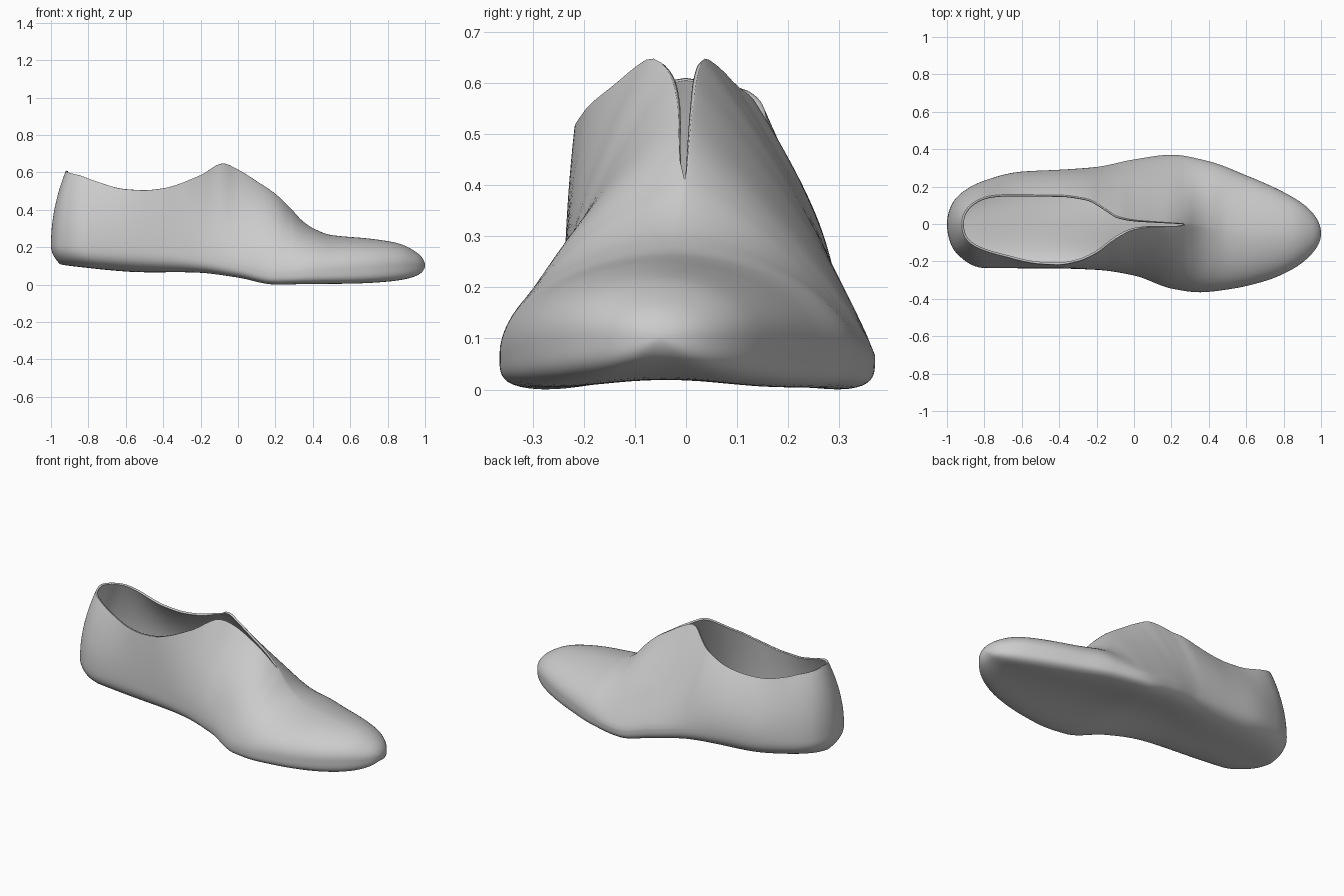
import bpy, bmesh, math

if "Cube" in bpy.data.objects:
    bpy.data.objects.remove(bpy.data.objects["Cube"])


def curve(*keys):
    """Monotone smooth curve through (x, value) keys, measured along a rounded outline."""
    ts = [math.acos(max(-1, min(1, -k[0]))) for k in keys]
    vs = [k[1] for k in keys]
    n = len(keys)
    d = [(vs[i + 1] - vs[i]) / (ts[i + 1] - ts[i]) for i in range(n - 1)]
    m = [d[0]] + [2 * a * b / (a + b) if a * b > 0 else 0 for a, b in zip(d, d[1:])] + [d[-1]]

    def f(x):
        t = math.acos(max(-1, min(1, -x)))
        if t <= ts[0]:
            return vs[0]
        if t >= ts[-1]:
            return vs[-1]
        i = max(j for j in range(n - 1) if ts[j] <= t)
        h = ts[i + 1] - ts[i]
        u = (t - ts[i]) / h
        return (vs[i] * (1 + 2 * u) * (1 - u) ** 2 + m[i] * h * u * (1 - u) ** 2
                + vs[i + 1] * u * u * (3 - 2 * u) + m[i + 1] * h * u * u * (u - 1))
    return f


# Plan outline on both sides
wide_r = curve((-1, 0), (-.95, .14), (-.8, .232), (-.6, .28), (-.4, .29), (-.2, .305), (0, .345),
               (.2, .37), (.4, .335), (.6, .26), (.8, .17), (.9, .11), (.97, .04), (1, -.05))
wide_l = curve((-1, 0), (-.95, -.155), (-.8, -.235), (-.4, -.238), (-.2, -.245), (0, -.275),
               (.2, -.345), (.35, -.365), (.5, -.35), (.7, -.305), (.85, -.24), (.95, -.16), (1, -.05))
# Side profile: sole, widest level and top
sole = curve((-1, .118), (-.9, .1), (-.5, .066), (-.2, .055), (0, .032), (.2, -.002), (.4, .002),
             (.6, .005), (.8, .017), (.9, .033), (.97, .06), (1, .11))
girth = curve((-1, .23), (-.5, .2), (0, .12), (.2, .075), (.5, .085), (.9, .11), (1, .11))
top = curve((-1, .61), (-.9, .585), (-.8, .557), (-.6, .51), (-.5, .505), (-.4, .515), (-.2, .585),
            (-.08, .648), (0, .615), (.1, .553), (.2, .485), (.28, .41), (.34, .345), (.4, .302),
            (.5, .266), (.7, .248), (.85, .225), (.95, .18), (1, .11))
# Opening half widths and the ridge of the toe
gap_r = curve((-1, 0), (-.97, .07), (-.9, .12), (-.8, .15), (-.7, .157), (-.4, .155), (-.25, .135),
              (-.15, .08), (-.09, .042), (0, .022), (.1, .013), (.2, .006), (.28, 0))
gap_l = curve((-1, 0), (-.97, .075), (-.9, .12), (-.7, .175), (-.5, .214), (-.4, .218), (-.3, .2),
              (-.2, .155), (-.1, .08), (0, .03), (.1, .016), (.24, .012), (.28, 0))
ridge = curve((.26, 0), (.5, -.035), (.7, -.055), (1, -.05))
# Roundness of the upper and lower section, arch of the sole, slant of the heel
pow_r = curve((-1, 1.8), (-.4, 1.7), (0, 1.2), (.25, 1.2), (.5, 2), (1, 2.1))
pow_l = curve((-1, 1.8), (-.4, 1.8), (0, 1.4), (.25, 1.55), (.5, 2.2), (1, 2.1))
pow_b = curve((-1, 1), (-.2, 1), (.2, .85), (.5, .58), (1, .5))
pow_sole = curve((-1, .65), (-.3, .62), (.15, .45), (.7, .46), (1, .6))
arch = curve((-1, 0), (-.6, .006), (.2, .042), (.5, .028), (1, 0))


def heel_slant(x, z):
    lean = .5 * (z - .21) ** 2 if z > .21 else 5.5 * (.21 - z) ** 2
    return lean * max(0, (-.5 - x) / .5) ** 1.5


UP, LOW = 26, 20


def half_section(x, w, rim, pow_a):
    """Points from the rim down the side to the middle of the sole."""
    zt, zw, zb = top(x), girth(x), sole(x)
    mid = (wide_r(x) + wide_l(x)) / 2
    pts = []
    for i in range(UP):
        h = math.cos(i / UP * math.pi / 2)
        f = max(0, 1 - h ** pow_a(x)) ** pow_b(x)
        pts.append((rim + (w - rim) * f, zw + (zt - zw) * h))
    for i in range(LOW + 1):
        # angles bunched at both ends to keep the points evenly spread
        u = i / LOW
        a = u * u * (3 - 2 * u) * math.pi / 2
        f = math.cos(a) ** pow_sole(x) if i < LOW else 0
        z = zw - (zw - zb) * math.sin(a) ** pow_sole(x)
        pts.append((mid + (w - mid) * f, z + arch(x) * (1 - f * f) ** 2))
    return [(x + heel_slant(x, z), y, z) for y, z in pts]


# Shoe shell lofted from heel to toe
N = 130
stations = sorted([-math.cos(math.pi * i / N) for i in range(N + 1)] + [.28])
bm = bmesh.new()
rows = []
for x in stations:
    right = half_section(x, wide_r(x), ridge(x) + gap_r(x), pow_r)
    left = half_section(x, wide_l(x), ridge(x) - gap_l(x), pow_l)
    rows.append([bm.verts.new(p) for p in right + left[-2::-1]])
for a, b in zip(rows, rows[1:]):
    for j in range(len(a) - 1):
        bm.faces.new((a[j], a[j + 1], b[j + 1], b[j]))
bmesh.ops.remove_doubles(bm, verts=bm.verts, dist=.0006)
bmesh.ops.dissolve_degenerate(bm, edges=bm.edges, dist=.0001)
bmesh.ops.recalc_face_normals(bm, faces=bm.faces)
if min(bm.faces, key=lambda f: f.calc_center_median().z).normal.z > 0:
    bmesh.ops.reverse_faces(bm, faces=bm.faces)
# Stand it on the ground
low = min(v.co.z for v in bm.verts)
for v in bm.verts:
    v.co.z -= low * max(0, 1 - v.co.z / .3)
mesh = bpy.data.meshes.new("shoe_shell")
bm.to_mesh(mesh)
bm.free()
shoe = bpy.data.objects.new("shoe_shell", mesh)
bpy.context.collection.objects.link(shoe)

# Thin wall and smooth shading
wall = shoe.modifiers.new("wall", 'SOLIDIFY')
wall.thickness = .012
wall.offset = -1
bpy.context.view_layer.objects.active = shoe
shoe.select_set(True)
bpy.ops.object.shade_smooth_by_angle(angle=math.radians(50))
